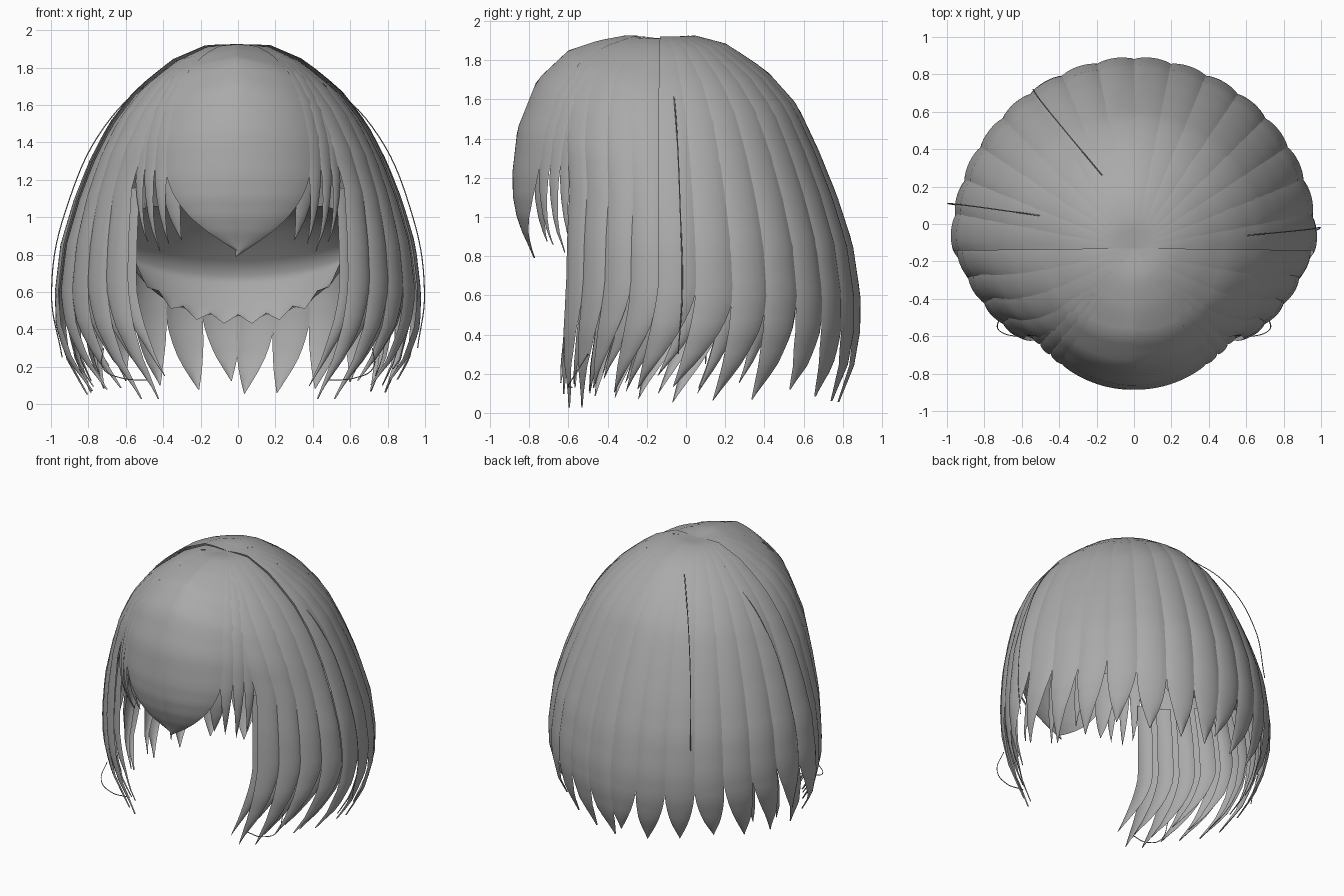
import bpy, bmesh, math, random

if "Cube" in bpy.data.objects:
    bpy.data.objects.remove(bpy.data.objects["Cube"])
random.seed(4)

mat = bpy.data.materials.new("ash_grey")
mat.diffuse_color = (0.4, 0.4, 0.4, 1)
mat.use_nodes = True
mat.node_tree.nodes["Principled BSDF"].inputs["Base Color"].default_value = mat.diffuse_color
CROWN_Y = -0.13

# (radius from crown, height) profiles of the hair dome, by direction in degrees
FRONT = [(0, 1.91), (.16, 1.93), (.32, 1.9), (.47, 1.85), (.63, 1.7), (.73, 1.45),
         (.755, 1.22), (.75, 1.1), (.73, 1.0), (.7, .92), (.67, .86), (.63, .77)]
CORNER = [(0, 1.91), (.16, 1.92), (.33, 1.86), (.5, 1.75), (.62, 1.59), (.69, 1.4),
          (.715, 1.18), (.73, .9), (.735, .62), (.73, .42), (.70, .24), (.62, .01)]
FRINGE_CORNER = CORNER[:6] + [(.72, 1.2), (.72, 1.1), (.71, 1.0), (.69, .92), (.66, .86), (.62, .77)]
SIDE = [(0, 1.91), (.16, 1.915), (.35, 1.82), (.54, 1.66), (.675, 1.48), (.775, 1.28),
        (.85, 1.08), (.915, .85), (.945, .6), (.94, .42), (.89, .24), (.77, .04)]
BACK = [(0, 1.91), (.16, 1.92), (.33, 1.865), (.53, 1.73), (.68, 1.56), (.785, 1.33),
        (.875, 1.1), (.95, .86), (.99, .6), (.99, .42), (.96, .24), (.88, .04)]
DOME = [(-45, CORNER), (0, SIDE), (90, BACK)]
FRINGE = [(-90, FRONT), (-40, FRINGE_CORNER)]


def profile(phi, s, stops):
    """Radius and height at direction phi, s steps down from the crown."""
    phi = max(stops[0][0], min(stops[-1][0], phi))
    s = max(0, min(10.999, s))
    i, f = int(s), s - int(s)
    for (a, pa), (b, pb) in zip(stops, stops[1:]):
        if phi <= b:
            w = (phi - a) / (b - a)
            at = lambda p, k: p[i][k] * (1 - f) + p[i + 1][k] * f
            return [at(pa, k) * (1 - w) + at(pb, k) * w for k in (0, 1)]


def step_at(phi, z, stops):
    """Step count at which the profile has dropped to height z."""
    s = 2.0
    while s < 10.98 and profile(phi, s, stops)[1] > z:
        s += 0.02
    return s


def point(phi, s, lift, stops, side):
    if stops is DOME:  # side curtains sweep forward near the crown
        phi -= 28 * max(0, min(1, -phi / 39)) * max(0, 1 - s / 6)
    r, z = profile(phi, s, stops)
    nz = max(0, (z - 0.7) * 0.7)
    n = math.hypot(r, nz) or 1
    r, z = r + lift * r / n, z + lift * nz / n
    a = math.radians(phi)
    return (side * r * math.cos(a), CROWN_Y + r * math.sin(a), z)


def add_grid(bm, rows, flip):
    vs = [[bm.verts.new(p) for p in row] for row in rows]
    for a, b in zip(vs, vs[1:]):
        for j in range(len(a) - 1):
            q = (a[j], b[j], b[j + 1], a[j + 1])
            bm.faces.new(q[::-1] if flip else q)


def lock(bm, p0, p1, slit_z, tip_z, sweep, side, lift=0.0, start=0.0, bulge=0.016,
         power=2.0, bend=1.6, stops=DOME, n=30, cols=8):
    """One tapered strand of hair lying on the dome."""
    mid, half = (p0 + p1) / 2, (p1 - p0) / 2 * 1.05
    s1 = step_at(mid + sweep, tip_z, stops)
    rows = []
    for i in range(n + 1):
        s = start + (s1 - start) * (i / n) ** 0.85
        z = profile(mid + sweep, s, stops)[1]
        t = max(0, min(1, (slit_z - z) / (slit_z - tip_z)))
        w = half * max(0.015, 1 - t ** power)
        c = mid + sweep * t ** bend
        row = []
        for j in range(cols + 1):
            u = j / cols
            h = lift * min(1, s / 2) + bulge * min(1, s / 7) ** 2 * math.sin(math.pi * u) ** 0.7 * (1 - 0.4 * t)
            row.append(point(c + w * (2 * u - 1), s, h, stops, side))
        rows.append(row)
    add_grid(bm, rows, side < 0)


def finish(bm, name):
    bmesh.ops.remove_doubles(bm, verts=bm.verts, dist=0.0005)
    me = bpy.data.meshes.new(name)
    bm.to_mesh(me)
    bm.free()
    ob = bpy.data.objects.new(name, me)
    bpy.context.collection.objects.link(ob)
    me.materials.append(mat)
    for p in me.polygons:
        p.use_smooth = True


# Long locks: back half (raised a little over the front) and side curtains
back, sides, under = bmesh.new(), bmesh.new(), bmesh.new()
for side in (1, -1):
    for k in range(12):
        is_back = k < 8
        width = 11.3 if is_back else 9.75
        p1 = 90 - 11.3 * k if is_back else -9.75 * (k - 8)
        p0 = p1 - width
        mid = (p0 + p1) / 2
        sweep = 3.5 - 17 * max(0, min(1, (72 - mid) / 60))
        slit = 0.5 + 0.1 * random.random() + (0.1 if mid < 50 else 0)
        tip = 0.05 + 0.09 * random.random()
        if k >= 10:
            slit, tip = 0.7, 0.03
        lock(back if is_back else sides, p0, p1, slit, tip, sweep, side,
             lift=0.02 if is_back else 0.0, power=2.6 if k < 5 else 1.9)
        # Shorter strands filling the gaps from underneath
        if k > 3:
            lock(under, p0 - 2, p0 + 5, 0.65, 0.09 + 0.12 * random.random(), sweep * 1.1, side,
                 lift=-0.03, start=6, bulge=0.012, n=14, cols=5)
finish(back, "back_locks")
finish(sides, "side_locks")
finish(under, "under_locks")

# Fringe: two broad centre locks that meet, with narrow spikes beside them
fringe = bmesh.new()
for side in (1, -1):
    lock(fringe, -90, -58, 1.45, 0.79 if side > 0 else 0.81, -17, side, bulge=0.014,
         power=3.0, bend=2.8, stops=FRINGE, n=40, cols=14)
    for p0, p1, tip in ((-59, -51, .86), (-52, -45, .82), (-46, -39, .87)):
        lock(fringe, p0, p1, 1.5, tip, -1, side, lift=-0.004, bulge=0.012, power=1.7, stops=FRINGE)
    lock(fringe, -64, -55, 1.25, .88, -3, side, lift=-0.025, start=5, bulge=0.01, stops=FRINGE, n=14)
finish(fringe, "fringe")

# Inner nape layer: flares out below the crown of the head, then curls in to a ragged edge
nape = bmesh.new()
N = 72
rows = []
for i in range(13):
    row = []
    for j in range(N + 1):
        phi = 25 + 130 * j / N
        e = min(1.2, abs(phi - 90) / 43)
        rim = 0.69 + 0.11 * e ** 2
        low = 0.43 + 0.27 * min(1, e) ** 2.6 + (0.05 * abs((j % 6) / 3 - 1) if i == 12 else 0)
        if i <= 6:
            v = i / 6
            r, z = 0.52 + 0.36 * v, 1.06 + (rim - 1.06) * v ** 1.3
        else:
            v = (i - 6) / 6
            r, z = 0.88 - 0.09 * v ** 1.3, rim + (low - rim) * v
        a = math.radians(phi)
        row.append((r * math.cos(a), CROWN_Y + r * math.sin(a), z))
    rows.append(row)
add_grid(nape, rows, False)
finish(nape, "nape_layer")


# Fine stray hairs
def stray(name, pts):
    cu = bpy.data.curves.new(name, "CURVE")
    cu.dimensions = "3D"
    cu.bevel_depth = 0.003
    cu.bevel_resolution = 0
    cu.resolution_u = 8
    sp = cu.splines.new("BEZIER")
    sp.bezier_points.add(len(pts) - 1)
    for b, p in zip(sp.bezier_points, pts):
        b.co = p
        b.handle_left_type = b.handle_right_type = "AUTO"
    cu.materials.append(mat)
    bpy.context.collection.objects.link(bpy.data.objects.new(name, cu))


stray("stray_right", [(.4, -.08, 1.79), (.72, -.05, 1.48), (.92, -.03, 1.05), (.997, -.02, .6), (.96, -.04, .3)])
stray("stray_left", [(-.33, .02, 1.84), (-.68, .07, 1.53), (-.9, .1, 1.1), (-.997, .11, .6), (-.94, .1, .25)])
stray("stray_back", [(-.17, .26, 1.83), (-.37, .5, 1.58), (-.5, .66, 1.2), (-.54, .72, .8)])
for side, name in ((1, "stray_curl_right"), (-1, "stray_curl_left")):
    stray(name, [(side * x, y, z) for x, y, z in
                 ((.72, -.5, .3), (.72, -.57, .19), (.62, -.6, .14), (.48, -.58, .13))])
